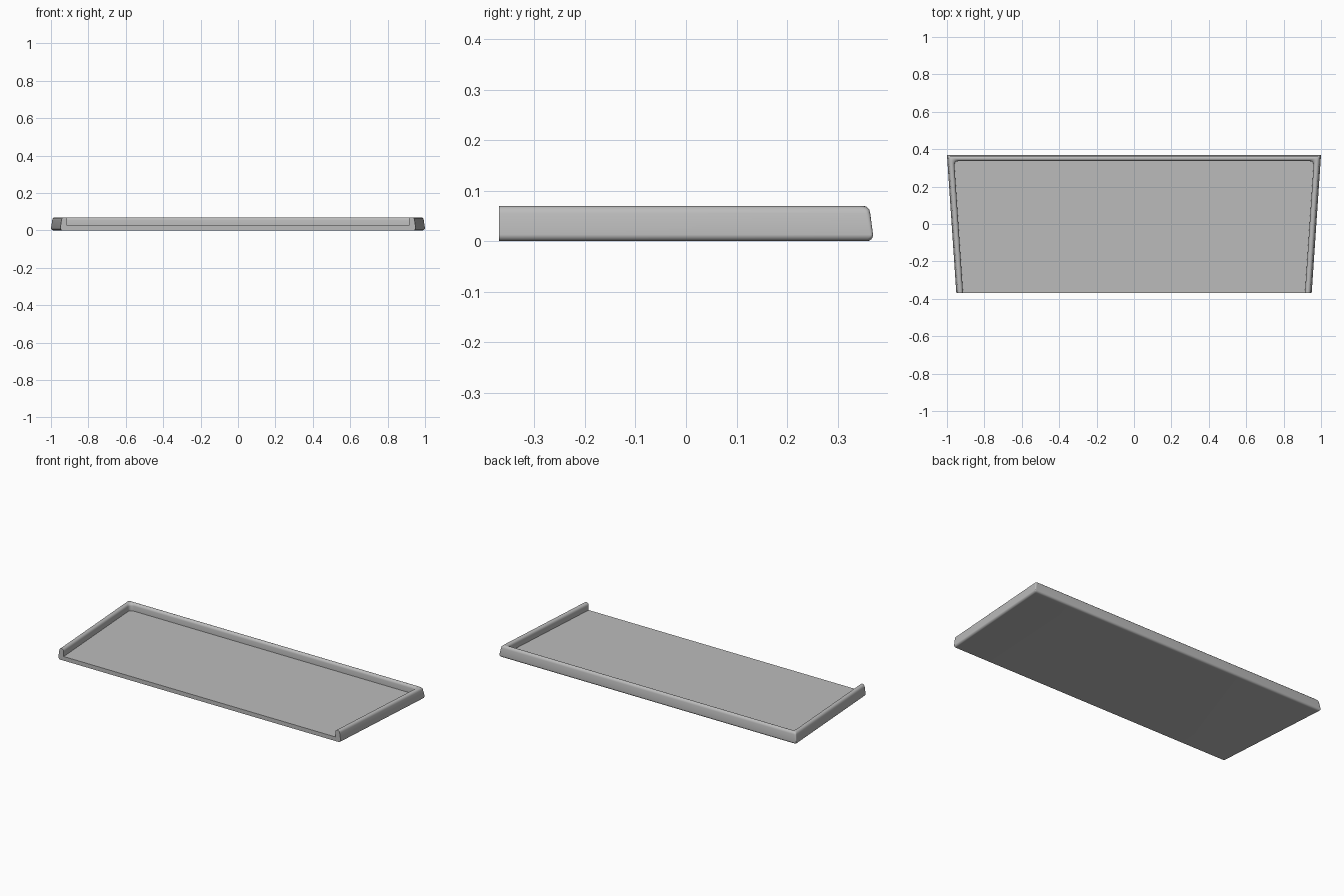
import bpy, bmesh, math
from mathutils import Vector

cube = bpy.data.objects.get("Cube")
if cube:
    bpy.data.objects.remove(cube, do_unlink=True)

FRONT, BACK = -0.37, 0.37
HALF_FRONT, HALF_BACK = 0.95, 1.0
HEIGHT, FLOOR, RIM = 0.07, 0.025, 0.036
STEPS = 6


def arc(cx, cz, r, start, end):
    """Points on a circle, angles in degrees."""
    angles = [math.radians(start + (end - start) * i / STEPS) for i in range(STEPS + 1)]
    return [(cx + r * math.cos(a), cz + r * math.sin(a)) for a in angles]


def rim_path(inset, z):
    """Right half of the open-fronted outline, from front edge to back corner."""
    slope = (HALF_BACK - HALF_FRONT) / (BACK - FRONT)
    back = BACK - inset * 0.92
    corner = Vector((HALF_FRONT + slope * (back - FRONT) - inset, back))
    along = Vector((-slope, -1)).normalized()
    r = 0.006 + 0.6 * inset
    start, end = corner + along * r, corner - Vector((r, 0))
    points = [Vector((HALF_FRONT - inset, FRONT))]
    for i in range(STEPS + 1):
        t = i / STEPS
        points.append(start * (1 - t) ** 2 + corner * 2 * t * (1 - t) + end * t * t)
    right = [(p.x, p.y, z) for p in points]
    return right + [(-x, y, z) for x, y, z in reversed(right)]


# Rim section as inset and height: outer foot, leaning wall, round top, inner wall
profile = arc(0.013, 0.013, 0.013, 270, 180)
profile += arc(0.021, HEIGHT - 0.015, 0.015, 180, 0)
profile.append((RIM, FLOOR))

# Tray body: outline rows joined along the section, then closed
bm = bmesh.new()
rows = [[bm.verts.new(p) for p in rim_path(d, z)] for d, z in profile]
for low, high in zip(rows, rows[1:]):
    for i in range(len(low) - 1):
        bm.faces.new((low[i], low[i + 1], high[i + 1], high[i]))
bm.faces.new(rows[0])
bm.faces.new(rows[-1])
bm.faces.new([r[0] for r in rows] + [r[-1] for r in reversed(rows)])
bmesh.ops.recalc_face_normals(bm, faces=bm.faces)

mesh = bpy.data.meshes.new("tray")
bm.to_mesh(mesh)
bm.free()
tray = bpy.data.objects.new("tray", mesh)
bpy.context.collection.objects.link(tray)

# Plain grey finish
grey = bpy.data.materials.new("plain_grey")
grey.use_nodes = True
colour = (0.5, 0.5, 0.5, 1)
grey.diffuse_color = colour
grey.node_tree.nodes["Principled BSDF"].inputs["Base Color"].default_value = colour
mesh.materials.append(grey)

# Smooth rounded edges, crisp floor and front
bpy.ops.object.select_all(action='DESELECT')
tray.select_set(True)
bpy.context.view_layer.objects.active = tray
bpy.ops.object.shade_smooth_by_angle(angle=math.radians(35))
